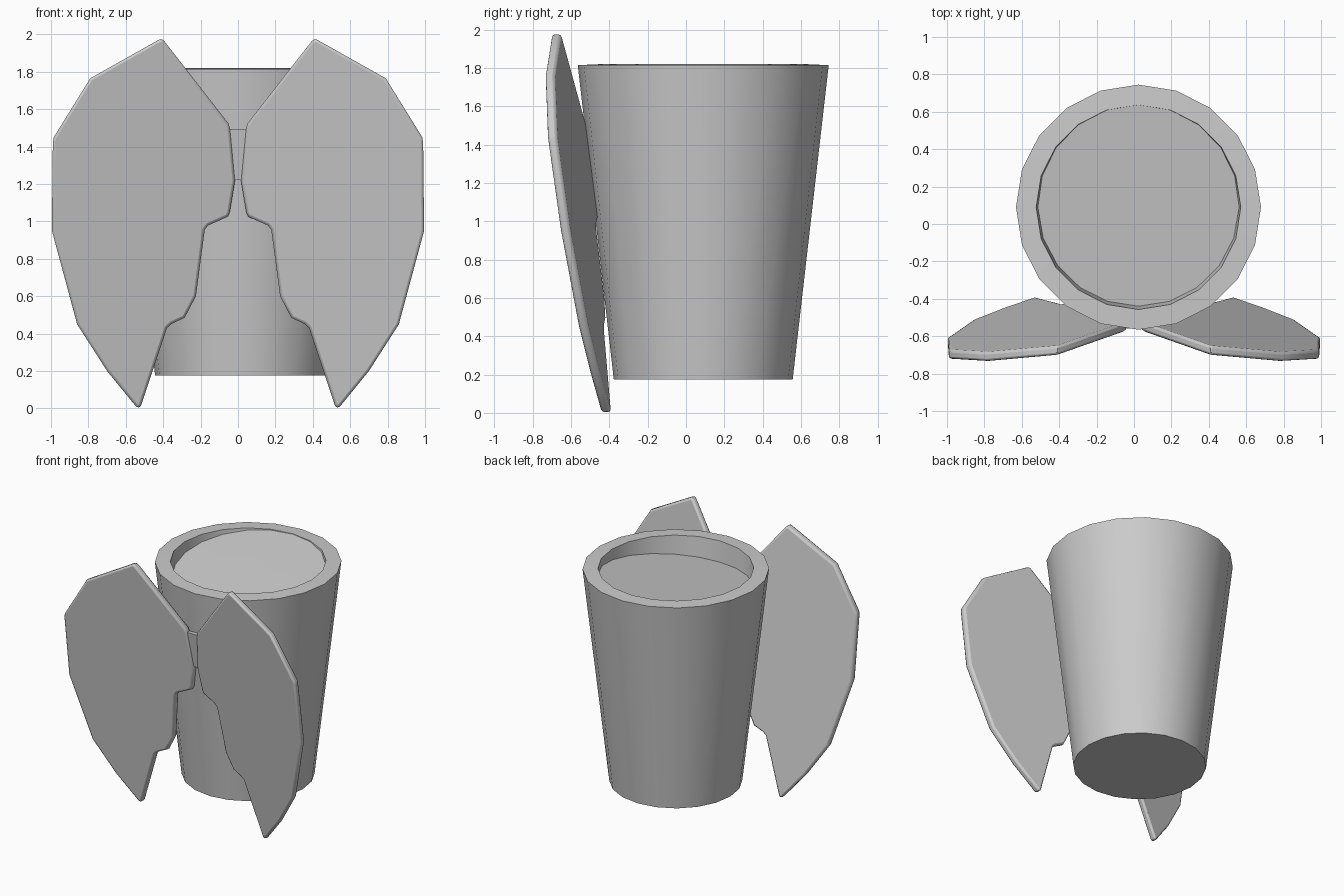
import bpy, bmesh, math

if "Cube" in bpy.data.objects:
    bpy.data.objects.remove(bpy.data.objects["Cube"])

CX, CY, SIDES = 0.024, 0.09, 20


def make_object(name, bm):
    bmesh.ops.recalc_face_normals(bm, faces=bm.faces)
    mesh = bpy.data.meshes.new(name)
    bm.to_mesh(mesh)
    bm.free()
    obj = bpy.data.objects.new(name, mesh)
    bpy.context.collection.objects.link(obj)
    return obj


def smooth(obj, degrees=30):
    bpy.ops.object.select_all(action='DESELECT')
    obj.select_set(True)
    bpy.context.view_layer.objects.active = obj
    bpy.ops.object.shade_smooth_by_angle(angle=math.radians(degrees))


def plate_y(x, z):
    # Front plane of the plates: leans forward at the top and outer side
    return -0.351 - 0.169 * abs(x) - 0.142 * z


def plate(name, outline, thickness, inset=0.0):
    bm = bmesh.new()
    face = bm.faces.new([bm.verts.new((x, plate_y(x, z) + inset, z)) for x, z in outline])
    new = bmesh.ops.extrude_face_region(bm, geom=[face], use_keep_orig=True)
    verts = [g for g in new['geom'] if isinstance(g, bmesh.types.BMVert)]
    bmesh.ops.translate(bm, verts=verts, vec=(0, thickness, 0))
    return make_object(name, bm)


# Tapered cup with a thick rim and a slanted surface inside
def ring(bm, radius, height):
    verts = []
    for i in range(SIDES):
        a = 2 * math.pi * i / SIDES
        verts.append(bm.verts.new((CX + radius(a) * math.cos(a),
                                   CY + radius(a) * math.sin(a), height(a))))
    return verts


def depth(a):
    return 0.003 + 0.076 * (1 - math.sin(a))


bm = bmesh.new()
rings = [ring(bm, lambda a: 0.467, lambda a: 0.175),
         ring(bm, lambda a: 0.655, lambda a: 1.815),
         ring(bm, lambda a: 0.547, lambda a: 1.82),
         ring(bm, lambda a: 0.547 - 0.113 * depth(a), lambda a: 1.82 - depth(a))]
for low, high in zip(rings, rings[1:]):
    for i in range(SIDES):
        j = (i + 1) % SIDES
        bm.faces.new((low[i], low[j], high[j], high[i]))
bm.faces.new(rings[0])
centre = bm.verts.new((CX, CY, 1.82 - depth(0)))
for i in range(SIDES):
    bm.faces.new((rings[3][i], rings[3][(i + 1) % SIDES], centre))
smooth(make_object("cup", bm))

# Mirrored side plates with softened edges
outline = [(0.41, 1.975), (0.425, 1.97), (0.79, 1.765), (0.985, 1.45), (0.99, 1.42),
           (0.995, 0.95), (0.86, 0.45), (0.70, 0.20), (0.545, 0.01), (0.53, 0.0),
           (0.518, 0.015), (0.38, 0.43), (0.355, 0.452), (0.285, 0.485), (0.225, 0.60),
           (0.178, 0.955), (0.16, 0.978), (0.055, 1.025), (0.045, 1.045),
           (0.016, 1.22), (0.043, 1.50), (0.052, 1.525), (0.395, 1.965)]
wings = plate("side_plates", outline, 0.05)
bevel = wings.modifiers.new("soft_edges", 'BEVEL')
bevel.width, bevel.segments = 0.014, 2
bevel.limit_method, bevel.angle_limit = 'ANGLE', math.radians(60)
wings.modifiers.new("mirror", 'MIRROR')
smooth(wings, 40)

# Narrow bridge joining the plates
plate("bridge", [(-0.046, 1.495), (0.046, 1.495), (0.02, 1.22), (-0.02, 1.22)], 0.03, 0.012)
